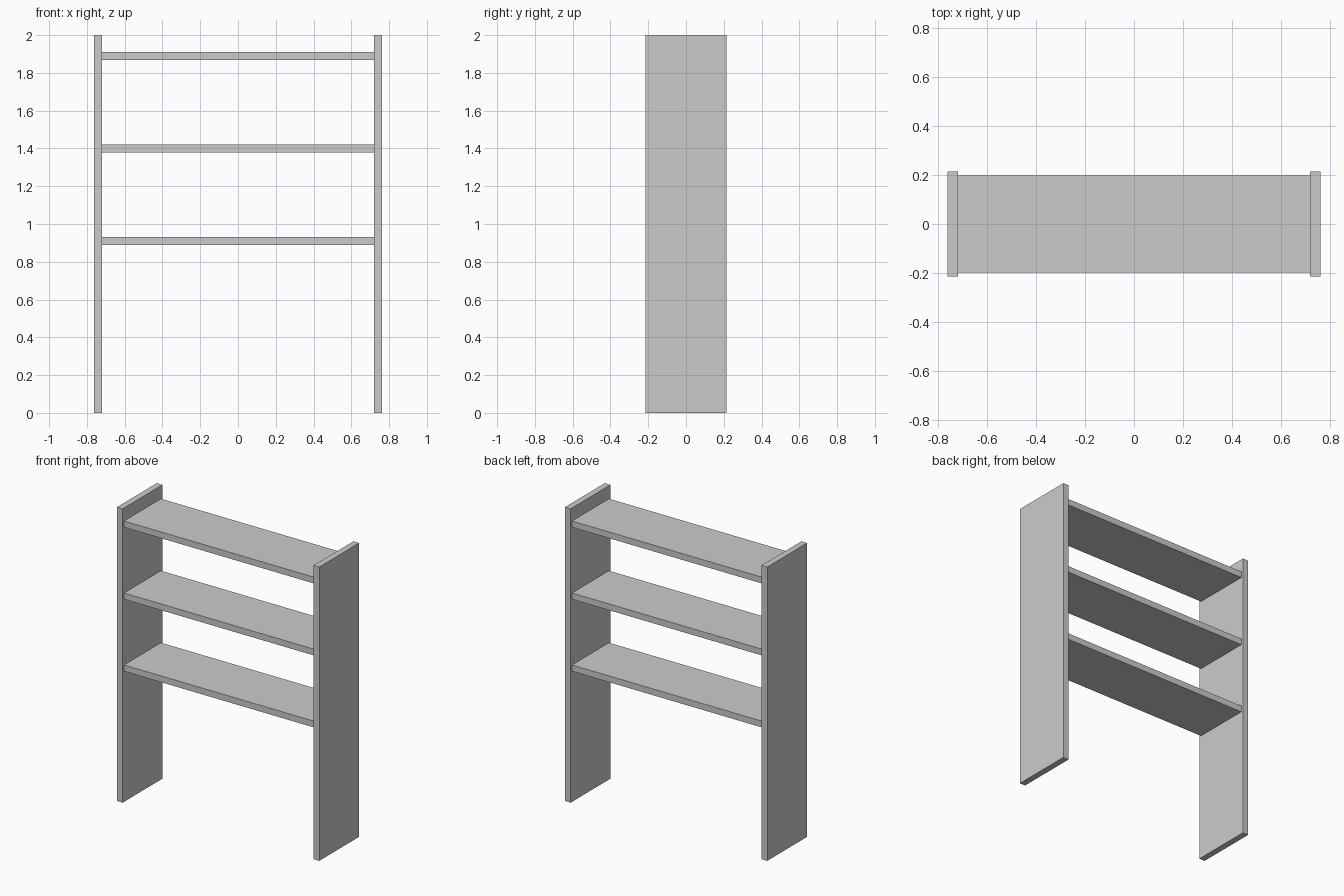
import bpy

if "Cube" in bpy.data.objects:
    bpy.data.objects.remove(bpy.data.objects["Cube"])

T = 0.043           # board thickness
OUTER_X = 0.762     # outer face of the side panels


def board(name, size, centre):
    bpy.ops.mesh.primitive_cube_add(size=1, location=centre)
    ob = bpy.context.object
    ob.name = name
    ob.scale = size
    bpy.ops.object.transform_apply(location=False, rotation=False, scale=True)
    return ob


# Upright side panels
for side, sx in (("left", -1), ("right", 1)):
    board(f"{side}_side_panel", (T, 0.428, 2.0), (sx * (OUTER_X - T / 2), 0, 1.0))

# Shelves, slightly shallower than the panels, fitted between them
for label, z in (("lower", 0.91), ("middle", 1.40), ("upper", 1.89)):
    board(f"{label}_shelf", (2 * (OUTER_X - T), 0.397, T), (0, 0, z))
